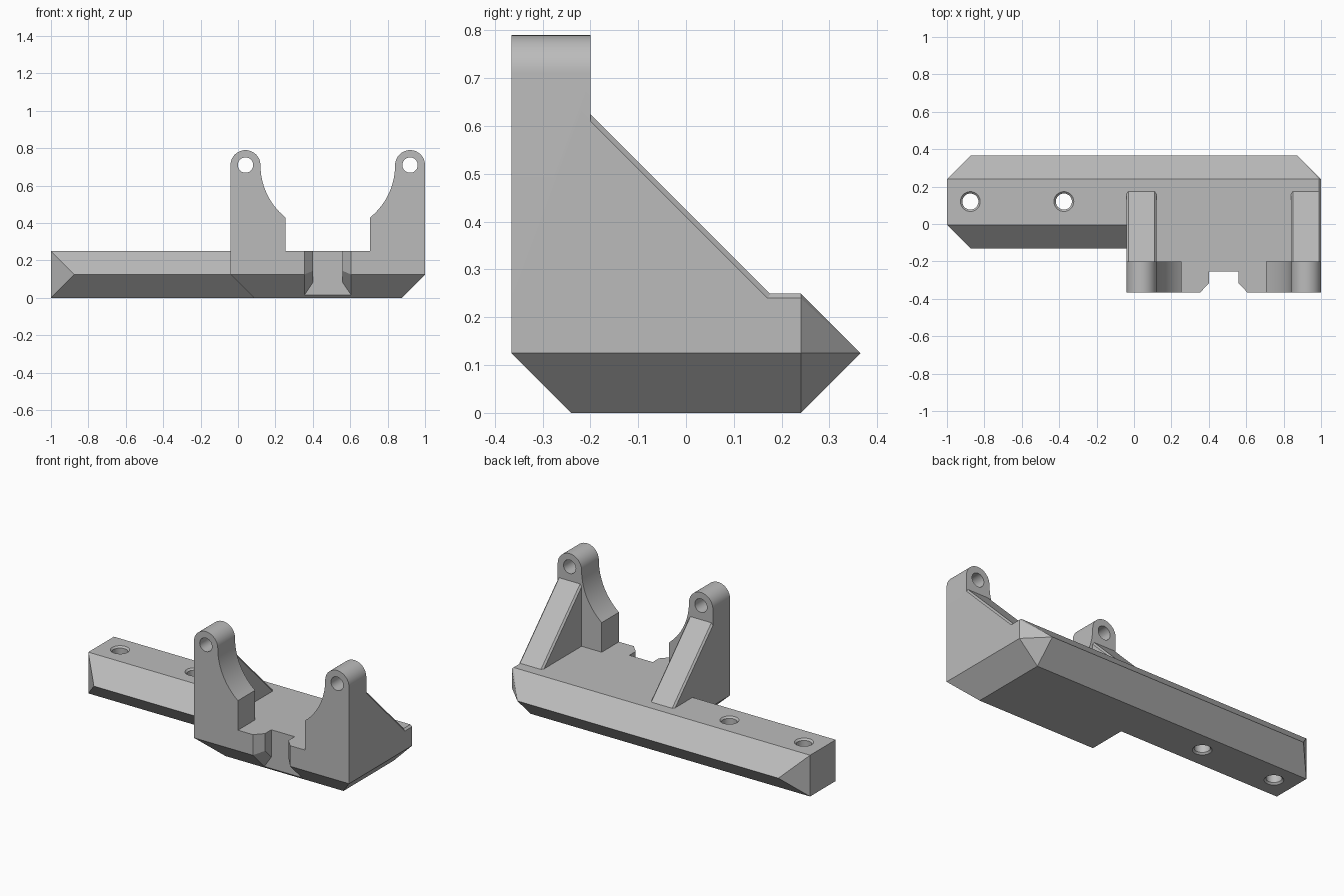
import bpy, bmesh, math
from mathutils import Matrix

if "Cube" in bpy.data.objects:
    bpy.data.objects.remove(bpy.data.objects["Cube"], do_unlink=True)

grey = bpy.data.materials.new("plain grey")
grey.use_nodes = True
grey.diffuse_color = (0.5, 0.5, 0.5, 1)
grey.node_tree.nodes["Principled BSDF"].inputs["Base Color"].default_value = (0.5, 0.5, 0.5, 1)

MID = 0.48          # symmetry plane of the clevis
RIDGE = 0.125       # height of the widest line of the bar
TOP = 0.25


def finish(name, bm):
    bmesh.ops.recalc_face_normals(bm, faces=bm.faces)
    mesh = bpy.data.meshes.new(name)
    bm.to_mesh(mesh)
    bm.free()
    mesh.materials.append(grey)
    ob = bpy.data.objects.new(name, mesh)
    bpy.context.collection.objects.link(ob)
    return ob


def hull(name, points):
    bm = bmesh.new()
    for p in points:
        bm.verts.new(p)
    res = bmesh.ops.convex_hull(bm, input=bm.verts)
    loose = {v for v in res["geom_interior"] + res["geom_unused"]
             if isinstance(v, bmesh.types.BMVert)}
    bmesh.ops.delete(bm, geom=list(loose), context="VERTS")
    bmesh.ops.dissolve_limit(bm, angle_limit=0.01, verts=bm.verts, edges=bm.edges)
    return finish(name, bm)


def cylinder(name, r1, r2, depth, matrix):
    bm = bmesh.new()
    bmesh.ops.create_cone(bm, cap_ends=True, segments=48, radius1=r1, radius2=r2,
                          depth=depth, matrix=matrix)
    return finish(name, bm)


def combine(target, other, operation):
    mod = target.modifiers.new(operation, "BOOLEAN")
    mod.operation, mod.solver, mod.object = operation, "EXACT", other
    bpy.context.view_layer.objects.active = target
    bpy.ops.object.modifier_apply(modifier=mod.name)
    bpy.data.objects.remove(other, do_unlink=True)


# Long bar with pointed long sides and a chamfered right end
bar_points = []
for y in (-0.005, 0.24):
    bar_points += [(-1, y, 0), (-1, y, TOP), (0.875, y, 0), (1, y, RIDGE),
                   (1, y, 0.24), (0.988, y, TOP)]
for y in (-0.13, 0.365):
    bar_points += [(-0.875, y, RIDGE), (0.875, y, RIDGE)]
bracket = hull("bracket", bar_points)

# Front block with its chamfered underside
block_points = []
for front, low, back in ((-0.365, -0.24, 0.1),):
    for y in (front, back):
        block_points += [(-0.04, y, RIDGE), (-0.04, y, TOP), (1, y, RIDGE),
                         (1, y, 0.24), (0.988, y, TOP)]
    for y in (low, back):
        block_points += [(0.085, y, 0), (0.875, y, 0)]
combine(bracket, hull("front_block", block_points), "UNION")


# Clevis arm outline: rounded lug above a concave inner edge
def arm(side):
    outline = [(0.52, 0.2)]
    for i in range(25):
        a = math.pi * i / 24
        outline.append((0.44 + 0.08 * math.cos(a), 0.71 + 0.08 * math.sin(a)))
    end = math.acos(0.225 / 0.36)
    for i in range(1, 15):
        a = end * i / 14
        outline.append((0.36 * math.cos(a), 0.71 - 0.36 * math.sin(a)))
    outline.append((0.225, 0.2))
    bm = bmesh.new()
    face = bm.faces.new([bm.verts.new((MID + side * u, -0.365, z)) for u, z in outline])
    ext = bmesh.ops.extrude_face_region(bm, geom=[face])
    bmesh.ops.translate(bm, vec=(0, 0.165, 0),
                        verts=[v for v in ext["geom"] if isinstance(v, bmesh.types.BMVert)])
    return finish("clevis_arm", bm)


# Sloping rib behind each arm, with its top edges chamfered
def rib(side):
    wide = [(-0.22, 0.2), (0.21, 0.2), (-0.22, 0.63)]
    narrow = [(-0.22, 0.645), (0.225, 0.2)]
    points = [(MID + side * u, y, z) for u in (0.36, 0.52) for y, z in wide]
    points += [(MID + side * u, y, z) for u in (0.37, 0.51) for y, z in narrow]
    return hull("rib", points)


for side in (-1, 1):
    combine(bracket, arm(side), "UNION")
    combine(bracket, rib(side), "UNION")
    place = Matrix.Translation((MID + side * 0.44, -0.28, 0.71)) @ Matrix.Rotation(math.pi / 2, 4, "X")
    combine(bracket, cylinder("pin_hole", 0.041, 0.041, 0.4, place), "DIFFERENCE")


# Front notch: straight channel, then a flared mouth following the front faces
def notch(name, section):
    return hull(name, [(MID + s * w, y, z) for s in (-1, 1) for w, y, z in section])


WIDE, SLIM, BACK = 0.125, 0.078, -0.255
channel = [(SLIM, y, z) for y in (-0.4, BACK) for z in (-0.05, 0.3)]
mouth = [(w, y, z) for z in (0, 0.3)
         for w, y in ((WIDE, -0.4), (WIDE, -0.365), (SLIM, -0.315))]
lower_mouth = [(w, y, -0.24 - y + lift) for y in (-0.365, BACK)
               for w, lift in ((WIDE, -0.02), (WIDE, 0), (SLIM, 0.07))]
for name, section in (("channel", channel), ("mouth", mouth), ("lower_mouth", lower_mouth)):
    combine(bracket, notch(name, section), "DIFFERENCE")

# Bolt holes, countersunk on both faces
for x in (-0.875, -0.375):
    combine(bracket, cylinder("bolt_hole", 0.043, 0.043, 0.5,
                              Matrix.Translation((x, 0.12, RIDGE))), "DIFFERENCE")
    for z, r1, r2 in ((TOP, 0.043, 0.063), (0, 0.063, 0.043)):
        combine(bracket, cylinder("countersink", r1, r2, 0.02,
                                  Matrix.Translation((x, 0.12, z))), "DIFFERENCE")

# Smooth the rounded surfaces and keep the edges crisp
bpy.ops.object.select_all(action="DESELECT")
bracket.select_set(True)
bpy.context.view_layer.objects.active = bracket
bpy.ops.object.shade_smooth_by_angle(angle=math.radians(25))
